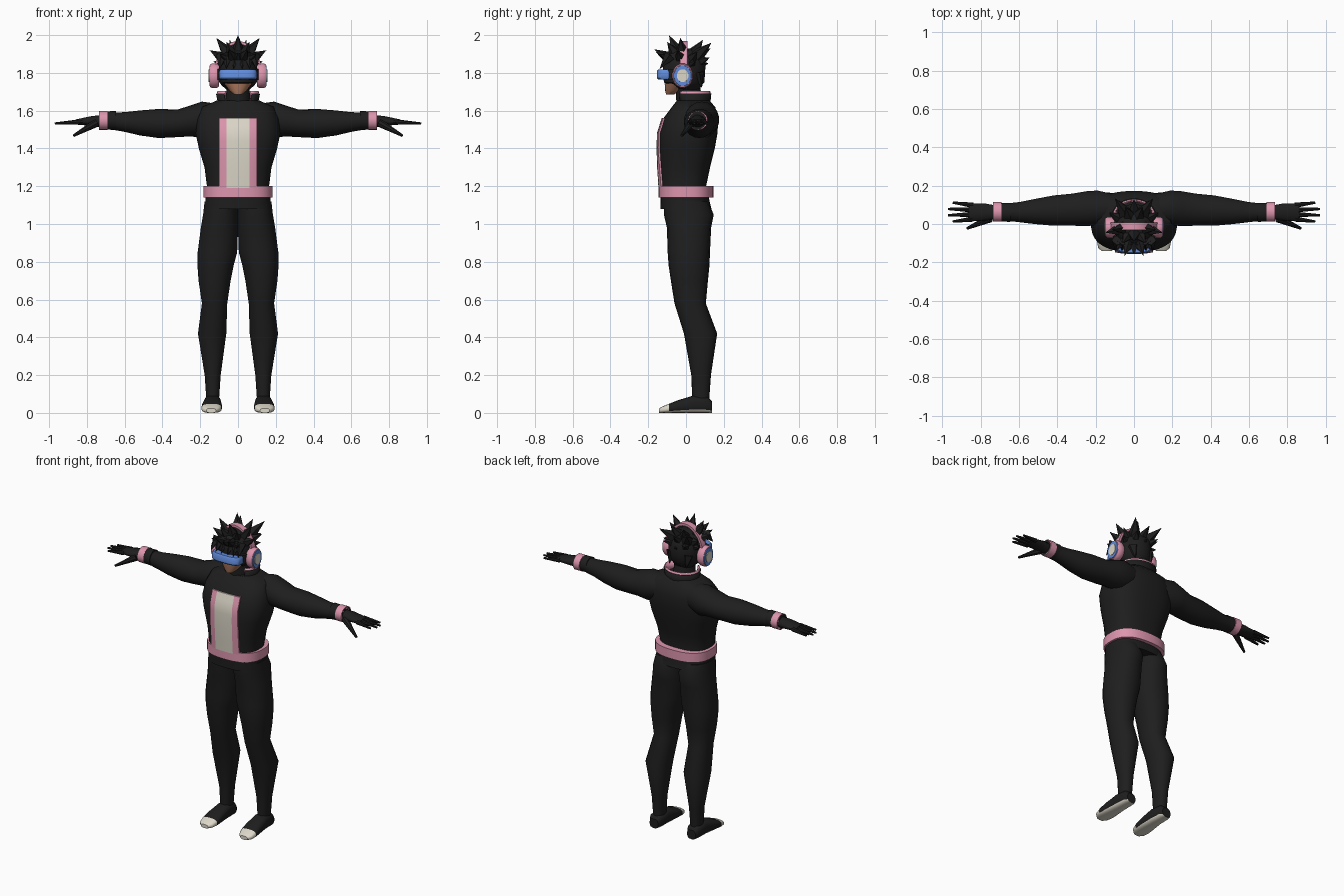
import bpy, bmesh
from math import cos, sin, pi, radians
from mathutils import Vector

old = bpy.data.objects.get("Cube")
if old:
    bpy.data.objects.remove(old)


def material(name, rgb):
    m = bpy.data.materials.new(name)
    m.use_nodes = True
    m.diffuse_color = (*rgb, 1)
    m.node_tree.nodes["Principled BSDF"].inputs["Base Color"].default_value = (*rgb, 1)
    return m


BLACK = material("black cloth", (.013, .013, .013))
PINK = material("pink trim", (.72, .3, .42))
CREAM = material("cream", (.72, .68, .58))
BLUE = material("blue visor", (.12, .26, .7))
SKIN = material("skin", (.42, .19, .11))


def finish(name, bm, mats, mirror=False, angle=40):
    bmesh.ops.recalc_face_normals(bm, faces=bm.faces)
    mesh = bpy.data.meshes.new(name)
    bm.to_mesh(mesh)
    bm.free()
    for m in mats:
        mesh.materials.append(m)
    if angle:
        mesh.shade_smooth()
        mesh.set_sharp_from_angle(angle=radians(angle))
    ob = bpy.data.objects.new(name, mesh)
    bpy.context.scene.collection.objects.link(ob)
    if mirror:
        ob.modifiers.new("Mirror", 'MIRROR').use_mirror_merge = False
    return ob


def spow(v, e):
    return abs(v) ** e * (1 if v >= 0 else -1)


def loft(name, rings, mat, axis="Z", n=18, p=2, mirror=False, angle=40, rule=None):
    """Skin rings of (position, centre u, centre v, radius u, radius v)."""
    bm = bmesh.new()
    loops = []
    for t, cu, cv, ru, rv in rings:
        loop = []
        for i in range(n):
            a = 2 * pi * (i + .5) / n
            u = cu + ru * spow(cos(a), 2 / p)
            v = cv + rv * spow(sin(a), 2 / p)
            co = {"Z": (u, v, t), "X": (t, u, v), "Y": (u, t, v)}[axis]
            loop.append(bm.verts.new(co))
        loops.append(loop)
    for a, b in zip(loops, loops[1:]):
        for i in range(n):
            bm.faces.new((a[i], a[(i + 1) % n], b[(i + 1) % n], b[i]))
    bm.faces.new(loops[0])
    bm.faces.new(loops[-1])
    mats = [mat]
    if rule:
        bmesh.ops.recalc_face_normals(bm, faces=bm.faces)
        mats.append(rule[0])
        for f in bm.faces:
            f.material_index = int(rule[1](f))
    return finish(name, bm, mats, mirror, angle)


def spikes(name, specs, mat, n, mirror=True, angle=0):
    """Tapered rods of (start, end, start radius, end radius)."""
    bm = bmesh.new()
    for start, end, r1, r2 in specs:
        a, b = Vector(start), Vector(end)
        q = (b - a).to_track_quat('Z', 'Y').to_matrix().to_4x4()
        q.translation = (a + b) / 2
        bmesh.ops.create_cone(bm, cap_ends=True, segments=n, radius1=r1, radius2=r2,
                              depth=(b - a).length, matrix=q)
    return finish(name, bm, [mat], mirror, angle)


# Jacket body
P = 2.6
TORSO = [(1.08, 0, 0, .178, .135), (1.2, 0, -.015, .165, .122), (1.3, 0, -.008, .178, .136),
         (1.4, 0, .003, .208, .15), (1.48, 0, .011, .225, .156), (1.56, 0, .026, .215, .146),
         (1.62, 0, .04, .19, .115), (1.655, 0, .038, .11, .085)]
loft("jacket", TORSO, BLACK, n=32, p=P)
loft("belt", [(1.14, 0, 0, .184, .145), (1.2, 0, 0, .184, .145)], PINK, n=32, p=2.5)


# Front panel strips that follow the chest
def chest_y(x, z):
    for a, b in zip(TORSO, TORSO[1:]):
        if a[0] <= z <= b[0]:
            k = (z - a[0]) / (b[0] - a[0])
            _, _, cy, rx, ry = [i + (j - i) * k for i, j in zip(a, b)]
            return cy - ry * (1 - (abs(x) / rx) ** P) ** (1 / P)


def chest_strip(name, x0, x1, mat, mirror=False):
    bm = bmesh.new()
    rows = []
    for z in (1.19, 1.25, 1.3, 1.35, 1.4, 1.44, 1.48, 1.52, 1.56):
        xs = [x0 + (x1 - x0) * i / 4 for i in range(5)]
        rows.append([(bm.verts.new((x, chest_y(x, z) - .009, z)),
                      bm.verts.new((x, chest_y(x, z) + .0, z))) for x in xs])
    for lo, hi in zip(rows, rows[1:]):
        for i in range(4):
            bm.faces.new((lo[i][0], lo[i + 1][0], hi[i + 1][0], hi[i][0]))
        for i in (0, 4):
            bm.faces.new((lo[i][0], hi[i][0], hi[i][1], lo[i][1]))
    for i in range(4):
        top = rows[-1]
        bm.faces.new((top[i][0], top[i + 1][0], top[i + 1][1], top[i][1]))
    finish(name, bm, [mat], mirror)


chest_strip("shirt_panel", -.062, .062, CREAM)
chest_strip("panel_border", .062, .1, PINK, True)


# Open standing collar with a pink lining
def collar(name, grow, levels, mat):
    bm = bmesh.new()
    rows = []
    for z, rx, ry in levels:
        row = []
        for i in range(21):
            a = radians(-50 + 280 * i / 20)
            row.append(bm.verts.new(((rx + grow) * cos(a), .038 + (ry + grow) * sin(a), z)))
        rows.append(row)
    for lo, hi in zip(rows, rows[1:]):
        for i in range(20):
            bm.faces.new((lo[i], lo[i + 1], hi[i + 1], hi[i]))
    ob = finish(name, bm, [mat])
    s = ob.modifiers.new("Thickness", 'SOLIDIFY')
    s.thickness, s.offset = .008, 0


collar("collar", 0, [(1.61, .112, .09), (1.65, .105, .088), (1.69, .113, .092)], BLACK)
collar("collar_lining", -.008, [(1.64, .105, .088), (1.703, .116, .096)], PINK)

# Legs and shoes
loft("leg", [(1.12, .09, .0, .088, .115), (1.05, .092, .015, .094, .132),
             (.98, .098, .016, .1, .117), (.85, .109, .015, .106, .112),
             (.78, .119, .016, .097, .108), (.7, .124, .018, .086, .098),
             (.58, .124, .022, .068, .083), (.42, .137, .077, .076, .088),
             (.2, .134, .08, .043, .052), (.07, .134, .078, .034, .045)],
     BLACK, mirror=True, p=2.2)
loft("shoe", [(.138, .135, .03, .03, .03), (.115, .135, .042, .043, .042),
              (.04, .135, .046, .046, .046), (-.04, .138, .034, .053, .034),
              (-.09, .14, .024, .054, .024), (-.125, .142, .017, .045, .017),
              (-.142, .142, .012, .025, .012)],
     BLACK, axis="Y", p=2.8, mirror=True,
     rule=(CREAM, lambda f: f.normal.z < -.6 or f.calc_center_median().y < -.09))

# Arms, cuffs and wristbands
loft("arm", [(.1, .08, 1.56, .075, .075), (.19, .084, 1.552, .092, .096),
             (.25, .08, 1.546, .092, .082), (.32, .075, 1.533, .085, .073),
             (.42, .07, 1.532, .08, .077), (.52, .065, 1.535, .066, .066),
             (.6, .062, 1.54, .053, .052), (.67, .062, 1.545, .045, .045)],
     BLACK, axis="X", mirror=True)
loft("cuff", [(.645, .06, 1.548, .05, .05), (.735, .062, 1.548, .047, .047)],
     BLACK, axis="X", mirror=True)
loft("wristband", [(.69, .063, 1.548, .052, .05), (.735, .063, 1.548, .052, .05)],
     PINK, axis="X", mirror=True)

# Hands
loft("palm", [(.72, .062, 1.545, .036, .034), (.78, .062, 1.545, .047, .026),
              (.86, .062, 1.54, .047, .014)], BLACK, axis="X", n=12, mirror=True)
fingers = [((.84, .062 + k * .024, 1.54), (tip, .062 + k * .033, 1.532), .014, .006)
           for k, tip in ((-1.5, .945), (-.5, .97), (.5, .97), (1.5, .945))]
fingers.append(((.75, .03, 1.535), (.87, -.023, 1.468), .022, .007))
spikes("fingers", fingers, BLACK, 8, angle=40)

# Neck, face and head
loft("neck", [(1.62, 0, .02, .07, .07), (1.73, 0, .01, .06, .065)], BLACK)
loft("face", [(1.685, 0, -.085, .02, .02), (1.705, 0, -.07, .045, .04),
              (1.745, 0, -.055, .075, .058)], SKIN)
loft("head", [(1.705, 0, .02, .055, .05), (1.735, 0, -.005, .088, .088),
              (1.75, 0, -.01, .1, .108), (1.8, 0, -.01, .106, .112),
              (1.86, 0, -.01, .105, .115), (1.9, 0, -.01, .085, .093),
              (1.93, 0, -.01, .045, .05)], BLACK, n=24)

# Visor
loft("visor", [(1.765, 0, -.1, .094, .048), (1.773, 0, -.1, .1, .055),
               (1.808, 0, -.1, .1, .055), (1.817, 0, -.1, .094, .048)],
     BLUE, n=28, p=3.2)
loft("visor_strap", [(1.762, 0, -.05, .109, .06), (1.82, 0, -.05, .109, .06)],
     BLACK, n=28, p=3.5)

# Headphones
EAR = (-.018, 1.785)
loft("ear_cup", [(.1, *EAR, .05, .058), (.112, *EAR, .056, .066),
                 (.138, *EAR, .056, .066), (.148, *EAR, .05, .06)],
     PINK, axis="X", n=16, mirror=True)
loft("ear_ring", [(.14, *EAR, .049, .058), (.152, *EAR, .046, .055)],
     BLUE, axis="X", n=16, mirror=True)
loft("ear_disc", [(.14, *EAR, .032, .036), (.155, *EAR, .031, .035)],
     CREAM, axis="X", n=12, mirror=True)
bm = bmesh.new()
band = []
for i in range(25):
    a = pi * i / 24
    band.append([bm.verts.new((r * cos(a), y, 1.79 + h * sin(a)))
                 for r, h, y in ((.128, .178, -.032), (.128, .178, .008),
                                 (.116, .163, .008), (.116, .163, -.032))])
for a, b in zip(band, band[1:]):
    for i in range(4):
        bm.faces.new((a[i], a[(i + 1) % 4], b[(i + 1) % 4], b[i]))
finish("headband", bm, [PINK])

# Spiky hair
middle = Vector((0, -.01, 1.83))


def lock(tip, radius=.042):
    tip = Vector(tip)
    return (middle + (tip - middle) * .42, tip, radius, 0)


spikes("hair_centre", [lock((0, -.09, 2)), lock((0, -.16, 1.91)),
                       lock((0, .13, 1.93)), lock((0, .12, 1.85))], BLACK, 5, False)
spikes("hair_sides", [lock(t) for t in (
    (.115, -.03, 1.985), (.15, -.045, 1.92), (.05, -.168, 1.925), (.095, -.14, 1.9),
    (.06, -.1, 1.965), (.1, .135, 1.96), (.045, .09, 1.975), (.13, .06, 1.91),
    (.08, .125, 1.88), (.13, .05, 1.86))], BLACK, 5)
spikes("fringe", [((x, -.085, 1.89), (x * 1.15, -.14, 1.82), .032, 0)
                  for x in (.02, .055, .085)], BLACK, 5)
spikes("nape_hair", [((x, .06, 1.8), (x, .085, 1.72), .035, 0)
                     for x in (.02, .06)], BLACK, 5)
